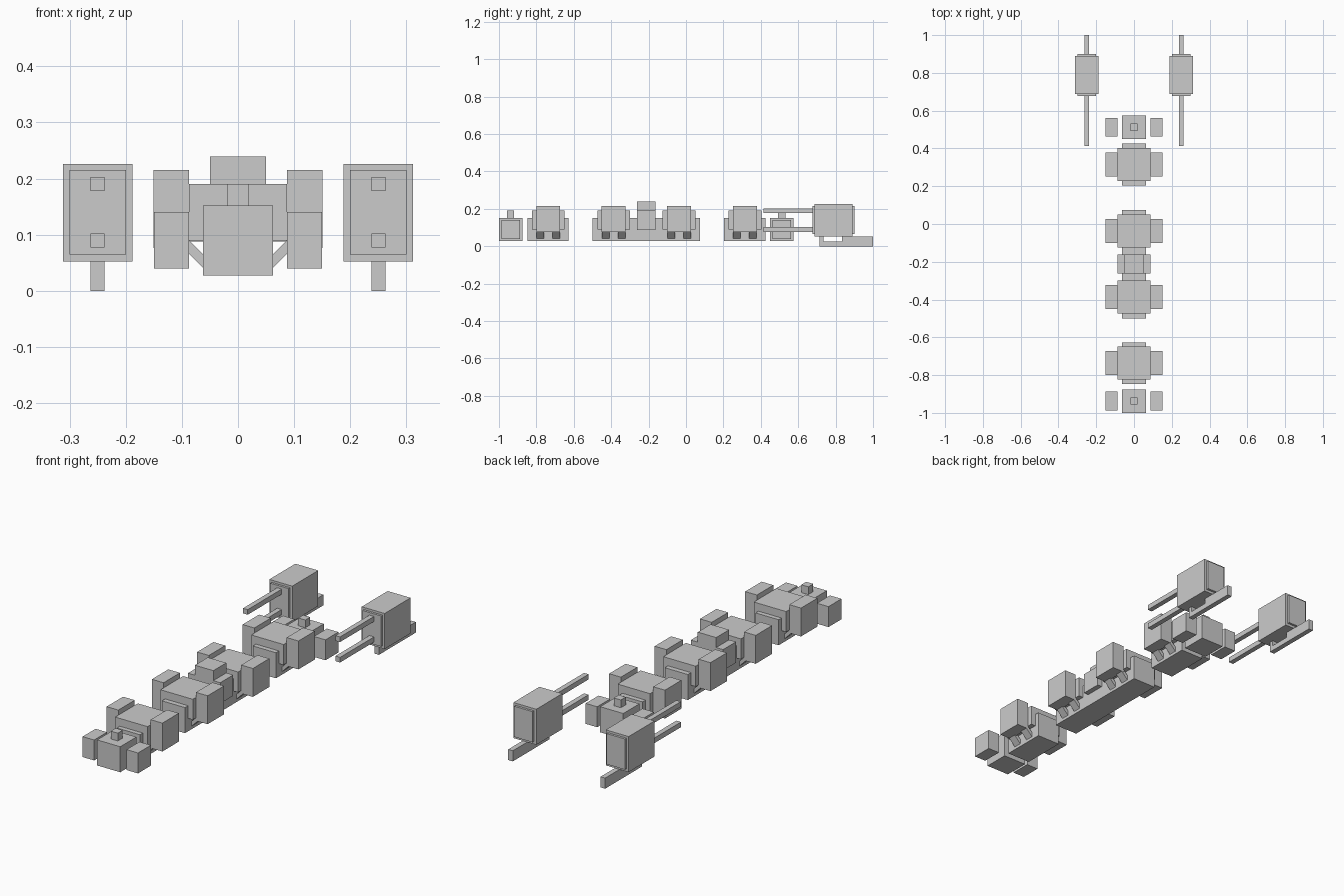
import bpy
import math

if "Cube" in bpy.data.objects:
    bpy.data.objects.remove(bpy.data.objects["Cube"])


def box(name, x, y, z, rot_y=0.0):
    """Box from (min, max) ranges on each axis, optionally tilted about y."""
    centre = [(r[0] + r[1]) / 2 for r in (x, y, z)]
    bpy.ops.mesh.primitive_cube_add(size=1, location=centre, rotation=(0, rot_y, 0))
    ob = bpy.context.object
    ob.name = name
    ob.scale = [r[1] - r[0] for r in (x, y, z)]
    return ob


def around(c, half):
    return (c - half, c + half)


def pair(name, x, y, z):
    """Same box on the left and right side."""
    box(name + "_right", x, y, z)
    box(name + "_left", (-x[1], -x[0]), y, z)


# Chassis beams: two short, one long that carries two modules
for i, span in enumerate([(-0.847, -0.627), (-0.499, 0.075), (0.204, 0.426)]):
    box(f"chassis_{i}", around(0, 0.0625), span, (0.027, 0.152))

# Modules: hull, side pods and slanted struts
for i, cy in enumerate([-0.737, -0.387, -0.037, 0.315]):
    box(f"hull_{i}", around(0, 0.0875), around(cy, 0.0875), (0.09, 0.19))
    pair(f"side_pod_{i}", (0.0875, 0.151), around(cy, 0.0635), (0.076, 0.215))
    for j, dy in enumerate((-0.043, 0.043)):
        for side in (-1, 1):
            box(f"strut_{i}_{j}", around(side * 0.08, 0.042), around(cy + dy, 0.02),
                around(0.071, 0.0085), -side * math.pi / 4)

# Raised cab between the two middle modules
box("cab_base", around(0, 0.0875), around(-0.212, 0.05), (0.088, 0.19))
box("cab_top", around(0, 0.05), around(-0.212, 0.05), (0.19, 0.239))

# End units with a small knob and separate side blocks
for i, cy in enumerate([-0.9375, 0.512]):
    box(f"end_block_{i}", around(0, 0.0625), around(cy, 0.0625), (0.027, 0.152))
    box(f"end_knob_{i}", around(0, 0.019), around(cy, 0.019), (0.152, 0.19))
    pair(f"end_side_block_{i}", (0.0875, 0.15), around(cy, 0.05), (0.04, 0.14))

# Twin rear pods with forward rods and a rear skid
pair("pod_shell", (0.188, 0.312), (0.688, 0.889), (0.052, 0.226))
pair("pod_core", (0.2, 0.3), (0.677, 0.9), (0.065, 0.215))
for name, z in (("lower_rod", 0.09), ("upper_rod", 0.19)):
    pair(name, (0.2375, 0.2625), (0.414, 0.68), around(z, 0.0125))
pair("skid_rear", (0.2375, 0.2625), (0.835, 1.0), (0, 0.052))
pair("skid_bar", (0.2375, 0.2625), (0.715, 0.835), (0, 0.026))
pair("skid_post", (0.2375, 0.2625), (0.715, 0.735), (0.026, 0.052))
